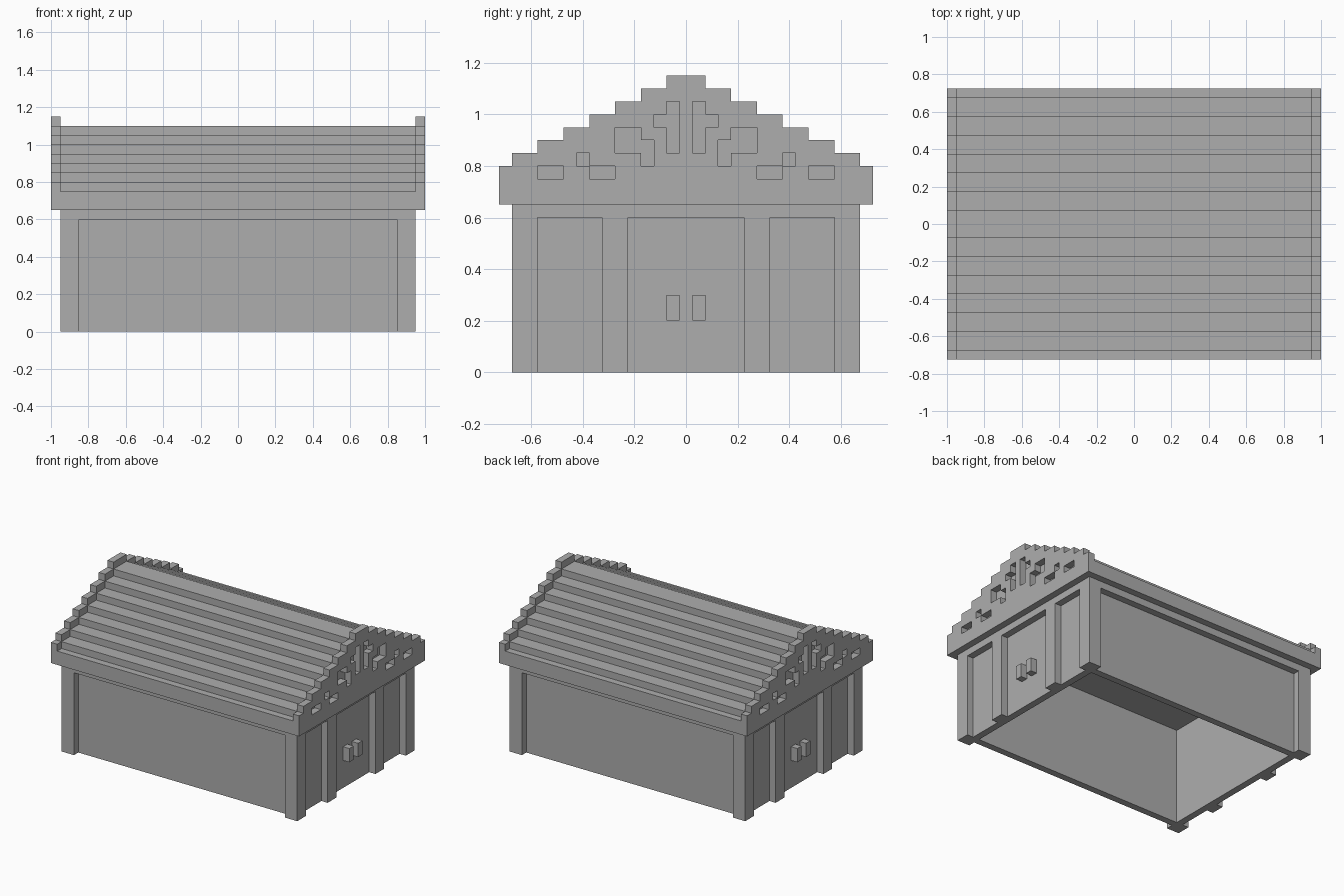
import bpy
import bmesh
from mathutils import Matrix, Vector

if "Cube" in bpy.data.objects:
    bpy.data.objects.remove(bpy.data.objects["Cube"], do_unlink=True)

STEP = 0.05
GREY = (0.42, 0.42, 0.42, 1)
stone = bpy.data.materials.new("plain grey")
stone.use_nodes = True
stone.diffuse_color = GREY
stone.node_tree.nodes["Principled BSDF"].inputs["Base Color"].default_value = GREY


def finish(name, bm, mirror=""):
    """Turn a bmesh into an object, mirrored across the named axes."""
    bmesh.ops.recalc_face_normals(bm, faces=bm.faces)
    mesh = bpy.data.meshes.new(name)
    bm.to_mesh(mesh)
    bm.free()
    mesh.materials.append(stone)
    obj = bpy.data.objects.new(name, mesh)
    bpy.context.collection.objects.link(obj)
    if mirror:
        mod = obj.modifiers.new("Mirror", "MIRROR")
        mod.use_axis = [axis in mirror for axis in "xyz"]
        mod.use_mirror_merge = False
    return obj


def box(name, x, y, z, mirror=""):
    """Box from three (low, high) ranges."""
    bm = bmesh.new()
    low, high = (Vector(v) for v in zip(x, y, z))
    place = Matrix.Translation((low + high) / 2) @ Matrix.Diagonal((*(high - low), 1))
    bmesh.ops.create_cube(bm, size=1, matrix=place)
    return finish(name, bm, mirror)


def extrude(bm, distance):
    """Thicken all faces along x."""
    result = bmesh.ops.extrude_face_region(bm, geom=bm.faces[:], use_keep_orig=True)
    verts = [v for v in result["geom"] if isinstance(v, bmesh.types.BMVert)]
    bmesh.ops.translate(bm, verts=verts, vec=(distance, 0, 0))


# Walls, open underneath
box("long_wall", (-0.85, 0.85), (0.575, 0.625), (0, 0.65), "y")
box("end_wall", (0.85, 0.9), (-0.575, 0.575), (0, 0.65), "x")

# Posts and the lintels above the recessed panels
box("corner_post", (0.85, 0.95), (0.575, 0.675), (0, 0.65), "xy")
box("door_post", (0.9, 0.95), (0.225, 0.325), (0, 0.6), "xy")
box("long_lintel", (-0.85, 0.85), (0.625, 0.675), (0.6, 0.65), "y")
box("end_lintel", (0.9, 0.95), (-0.575, 0.575), (0.6, 0.65), "x")

# Door handles
box("door_handle", (0.9, 0.95), (0.025, 0.075), (0.2, 0.3), "xy")

# Eaves around the raised ceiling
box("long_eave", (-0.95, 0.95), (0.575, 0.725), (0.65, 0.7), "y")
box("end_eave", (0.85, 0.95), (-0.575, 0.575), (0.65, 0.7), "x")

# Stepped roof: half-width and top height of each layer
layers = [(0.725, 0.75)] + [(0.675 - 0.1 * i, 0.8 + STEP * i) for i in range(7)]
right_edge = []
base = 0.7
for half, top in layers:
    right_edge += [(half, base), (half, top)]
    base = top
outline = right_edge + [(-y, z) for y, z in reversed(right_edge)]
bm = bmesh.new()
bm.faces.new([bm.verts.new((-0.95, y, z)) for y, z in outline])
extrude(bm, 1.9)
finish("stepped_roof", bm)

# Gable ornament openings as (y low, y high, z low, z high)
openings = [
    (0.025, 0.075, 0.85, 1.05), (0.075, 0.125, 0.95, 1.0),
    (0.125, 0.175, 0.8, 0.9), (0.175, 0.275, 0.85, 0.95),
    (0.275, 0.375, 0.75, 0.8), (0.375, 0.425, 0.8, 0.85),
    (0.475, 0.575, 0.75, 0.8),
]


def in_gable(y, z):
    inside = any(abs(y) < half and z < top + STEP for half, top in layers)
    pierced = any(a < abs(y) < b and c < z < d for a, b, c, d in openings)
    return inside and not pierced


# Gable plates stand one step above the roof, built from square cells
bm = bmesh.new()
for col in range(-14, 15):
    for row in range(10):
        y, z = col * STEP, 0.675 + row * STEP
        if in_gable(y, z):
            corners = [(-1, -1), (1, -1), (1, 1), (-1, 1)]
            bm.faces.new([bm.verts.new((0.95, y + a * STEP / 2, z + b * STEP / 2))
                          for a, b in corners])
bmesh.ops.remove_doubles(bm, verts=bm.verts, dist=0.001)
extrude(bm, STEP)
finish("gable", bm, "x")
